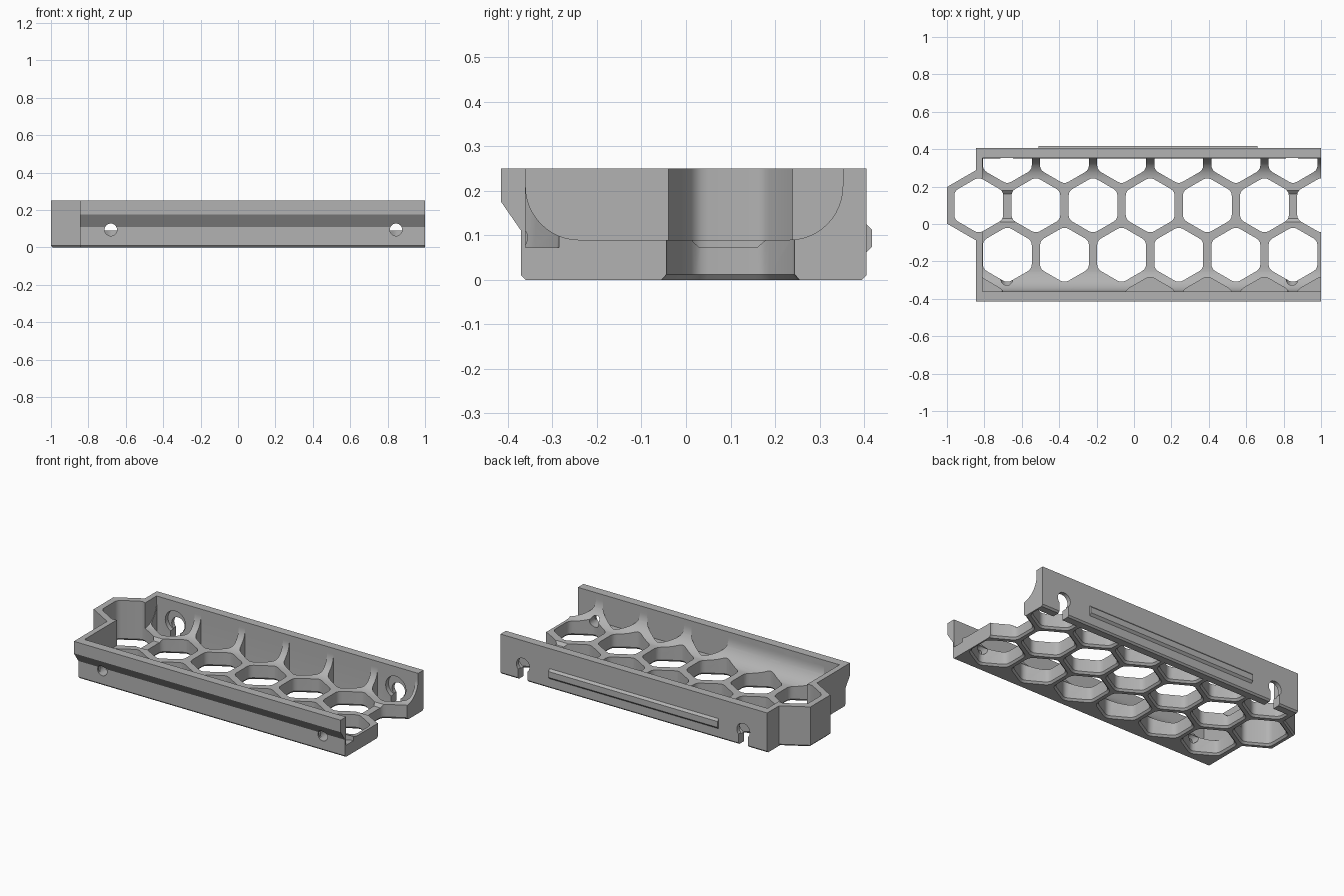
import bpy, bmesh, math
from mathutils import Vector

cube = bpy.data.objects.get("Cube")
if cube:
    bpy.data.objects.remove(cube, do_unlink=True)

PITCH, HOLE = 0.3055, 0.151      # honeycomb spacing, hole corner radius
ROW = PITCH * math.sqrt(3) / 2
X0, Y0 = -0.83, 0.10             # centre of the tongue cell
FRONT, BACK, LEFT, TOP, FLOOR = -0.36, 0.352, -0.81, 0.25, 0.09

grey = bpy.data.materials.new("light grey plastic")
grey.use_nodes = True
colour = (0.45, 0.45, 0.45, 1)
grey.diffuse_color = colour
grey.node_tree.nodes["Principled BSDF"].inputs["Base Color"].default_value = colour


def add_loft(bm, loops):
    """Closed solid through loops with equal point counts."""
    rings = [[bm.verts.new(p) for p in loop] for loop in loops]
    n = len(rings[0])
    for a, b in zip(rings, rings[1:]):
        for i in range(n):
            j = (i + 1) % n
            bm.faces.new((a[i], a[j], b[j], b[i]))
    bm.faces.new(rings[0][::-1])
    bm.faces.new(rings[-1])


def finish(name, bm):
    bmesh.ops.recalc_face_normals(bm, faces=bm.faces)
    mesh = bpy.data.meshes.new(name)
    bm.to_mesh(mesh)
    bm.free()
    mesh.materials.append(grey)
    ob = bpy.data.objects.new(name, mesh)
    bpy.context.collection.objects.link(ob)
    return ob


def along_x(name, pts, spans):
    bm = bmesh.new()
    for a, b in spans:
        add_loft(bm, [[(x, y, z) for y, z in pts] for x in (a, b)])
    return finish(name, bm)


def along_y(name, shapes, a, b):
    bm = bmesh.new()
    for pts in shapes:
        add_loft(bm, [[(x, y, z) for x, z in pts] for y in (a, b)])
    return finish(name, bm)


def combine(target, tool, operation):
    mod = target.modifiers.new(operation, 'BOOLEAN')
    mod.operation, mod.solver, mod.object = operation, 'EXACT', tool
    bpy.context.view_layer.objects.active = target
    bpy.ops.object.modifier_apply(modifier=mod.name)
    bpy.data.objects.remove(tool, do_unlink=True)


def hexagon(radius, soft=0.0):
    """Pointed-top hexagon, corners optionally rounded."""
    corners = [Vector((math.sin(k * math.pi / 3), math.cos(k * math.pi / 3))) * radius
               for k in range(6)]
    if not soft:
        return corners
    pts = []
    for i, c in enumerate(corners):
        a = c + (corners[i - 1] - c).normalized() * soft
        b = c + (corners[(i + 1) % 6] - c).normalized() * soft
        for t in (0, 0.33, 0.67, 1):
            pts.append(a * (1 - t) ** 2 + c * 2 * t * (1 - t) + b * t * t)
    return pts


def circle(cx, cz, r, n=32):
    return [(cx + r * math.cos(math.tau * i / n), cz + r * math.sin(math.tau * i / n))
            for i in range(n)]


def add_hole(bm, cx, cy, low=None):
    """Honeycomb cutter kept inside the walls, flared at the underside."""
    pts = []
    for p in hexagon(HOLE, 0.025):
        q = Vector((max(p.x + cx, LEFT if cx > X0 + 0.01 or low else -2),
                    min(max(p.y + cy, FRONT), BACK)))
        if not pts or (q - pts[-1]).length > 1e-4:
            pts.append(q)
    if (pts[0] - pts[-1]).length < 1e-4:
        pts.pop()
    mid = Vector((cx, cy))
    levels = [(low, 1), (0.4, 1)] if low else [(-0.005, 1.11), (0.012, 1), (0.4, 1)]
    add_loft(bm, [[(*(mid + (p - mid) * s), z) for p in pts] for z, s in levels])


# Tray block with overhanging front lip and chamfered underside
outline = [(-0.36, 0), (-0.37, 0.01), (-0.37, 0.11), (-0.415, 0.175), (-0.415, TOP),
           (0.405, TOP), (0.405, 0.01), (0.395, 0)]
tray = along_x("honeycomb_tray", outline, [(-0.845, 1)])

# Hexagonal tongue on the end
bm = bmesh.new()
add_loft(bm, [[(X0 + p.x, Y0 + p.y, z) for p in hexagon(r)]
              for z, r in ((0, 0.185), (0.01, 0.196), (TOP, 0.196))])
combine(tray, finish("tongue", bm), 'UNION')

# Trough with rounded lower corners, open at one end
R, STEPS = 0.12, 12
arc = [(R * math.sin(i * math.pi / 2 / STEPS), R * math.cos(i * math.pi / 2 / STEPS))
       for i in range(STEPS + 1)]
trough = [(BACK, 0.4)] + [(BACK - R + c, FLOOR + R - s) for s, c in arc]
trough += [(FRONT + R - c, FLOOR + R - s) for s, c in reversed(arc)] + [(FRONT, 0.4)]
combine(tray, along_x("trough_cutter", trough, [(LEFT, 1.2)]), 'DIFFERENCE')

# Honeycomb holes, with shallow pockets along the front
bm = bmesh.new()
for i in range(7):
    x = X0 + i * PITCH
    add_hole(bm, x, Y0)
    add_hole(bm, x, Y0 - 2 * ROW, low=0.073)
    if i < 6:
        add_hole(bm, x + PITCH / 2, Y0 - ROW)
        add_hole(bm, x + PITCH / 2, Y0 + ROW)
combine(tray, finish("hole_cutter", bm), 'DIFFERENCE')

# Lowered ribs beside the tongue and beside the matching notch
dip = [(0.005, 0.095), (0.03, 0.073), (0.16, 0.073), (0.185, 0.095)]
ribs = [X0 + PITCH * k for k in (0.5, 5.5)]
combine(tray, along_x("rib_cutter", dip, [(x - 0.04, x + 0.04) for x in ribs]), 'DIFFERENCE')

# Screw holes in front, keyhole slots with inner pockets at the back
screws = (-0.68, 0.845)
combine(tray, along_y("screw_cutter", [circle(x, 0.095, 0.033) for x in screws],
                      -0.5, -0.25), 'DIFFERENCE')
combine(tray, along_y("pocket_cutter", [circle(x, 0.12, 0.07) for x in screws],
                      0.3, 0.38), 'DIFFERENCE')
combine(tray, along_y("head_cutter", [circle(x, 0.095, 0.045) for x in screws],
                      0.3, 0.5), 'DIFFERENCE')
slots = [[(x - 0.033, -0.1), (x + 0.033, -0.1), (x + 0.033, 0.1), (x - 0.033, 0.1)]
         for x in screws]
combine(tray, along_y("slot_cutter", slots, 0.3, 0.5), 'DIFFERENCE')

# Raised rail on the back
rail = along_x("back_rail", [(0.40, 0.062), (0.405, 0.062), (0.418, 0.075), (0.418, 0.112),
                             (0.405, 0.125), (0.40, 0.125)], [(-0.51, 0.66)])

for ob in (tray, rail):
    bpy.ops.object.select_all(action='DESELECT')
    ob.select_set(True)
    bpy.context.view_layer.objects.active = ob
    bpy.ops.object.shade_smooth_by_angle(angle=math.radians(25))
